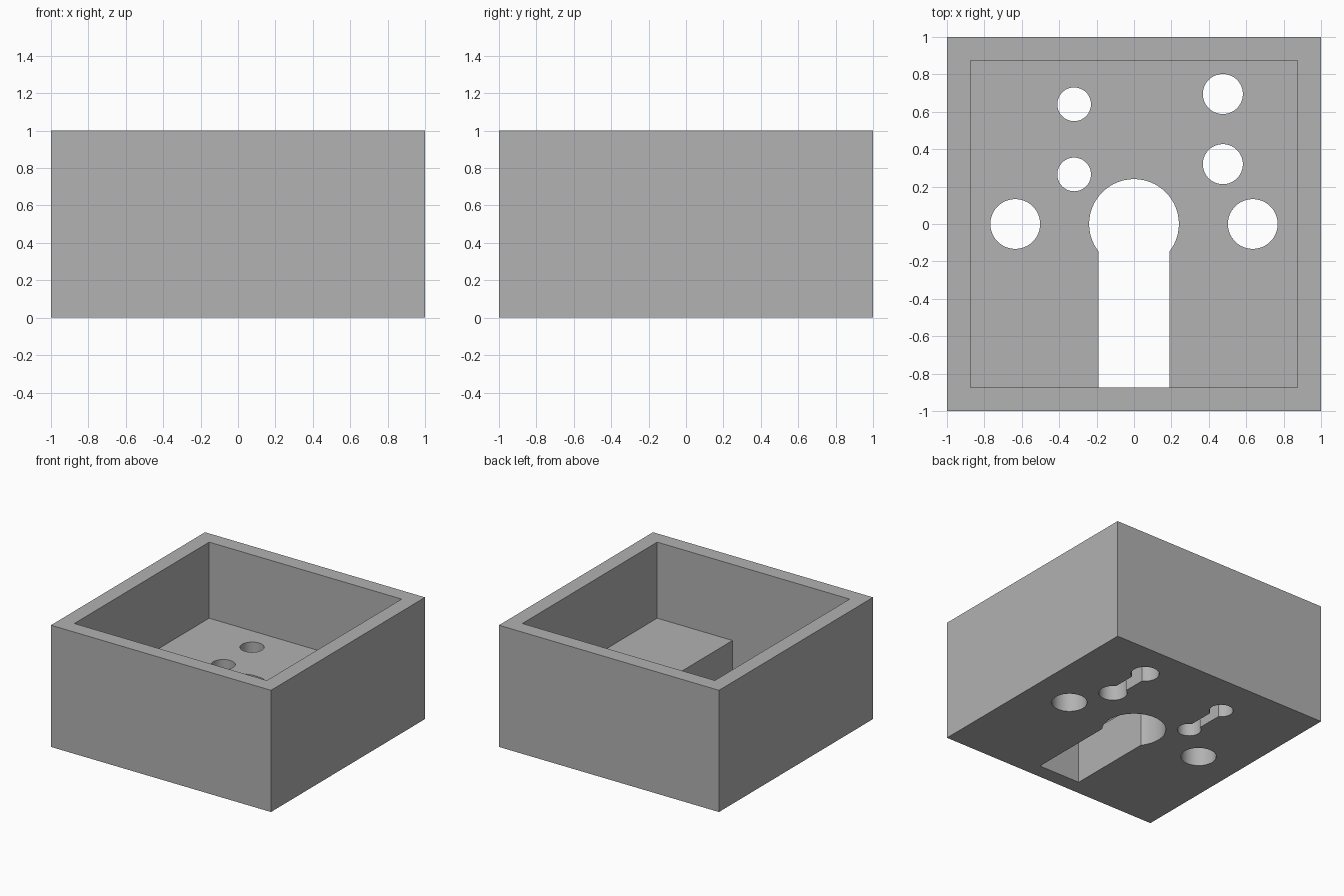
import bpy

cube = bpy.data.objects.get("Cube")
if cube:
    bpy.data.objects.remove(cube, do_unlink=True)

WALL = 0.125       # wall thickness
FLOOR = 0.375      # floor thickness
INNER = 1 - WALL   # half width of the cavity
SLOT_DEPTH = 0.19  # depth of the channels under the floor


def box(name, x0, x1, y0, y1, z0, z1):
    bpy.ops.mesh.primitive_cube_add(
        size=1, location=((x0 + x1) / 2, (y0 + y1) / 2, (z0 + z1) / 2))
    obj = bpy.context.object
    obj.name = name
    obj.scale = (x1 - x0, y1 - y0, z1 - z0)
    bpy.ops.object.transform_apply(location=True, rotation=True, scale=True)
    return obj


def hole(name, x, y, radius):
    bpy.ops.mesh.primitive_cylinder_add(
        vertices=64, radius=radius, depth=1, location=(x, y, 0.1))
    obj = bpy.context.object
    obj.name = name
    return obj


def cut(body, cutter):
    cutter.hide_render = True
    mod = body.modifiers.new(cutter.name, 'BOOLEAN')
    mod.operation = 'DIFFERENCE'
    mod.solver = 'EXACT'
    mod.object = cutter
    bpy.context.view_layer.objects.active = body
    bpy.ops.object.modifier_apply(modifier=mod.name)
    bpy.data.objects.remove(cutter, do_unlink=True)


# Open-topped box with a thick floor
body = box("mounting_box", -1, 1, -1, 1, 0, 1)
cut(body, box("cavity", -INNER, INNER, -INNER, INNER, FLOOR, 1.25))

# Large keyhole opening, running to the front wall
cut(body, hole("keyhole_round", 0, 0, 0.24))
cut(body, box("keyhole_slot", -0.19, 0.19, -INNER, 0, -0.25, 0.5))

# Round side holes
for side in (-1, 1):
    cut(body, hole("side_hole", side * 0.635, 0, 0.133))

# Pairs of holes joined by a shallow channel underneath
for x, ys, radius, half in ((-0.32, (0.265, 0.64), 0.09, 0.04),
                            (0.475, (0.32, 0.695), 0.107, 0.05)):
    cut(body, box("channel", x - half, x + half, *ys, -0.25, SLOT_DEPTH))
    for y in ys:
        cut(body, hole("paired_hole", x, y, radius))

# Plain grey finish
grey = bpy.data.materials.new("plain_grey")
grey.use_nodes = True
colour = (0.445, 0.445, 0.445, 1)
grey.diffuse_color = colour
grey.node_tree.nodes["Principled BSDF"].inputs["Base Color"].default_value = colour
body.data.materials.clear()
body.data.materials.append(grey)

bpy.ops.object.select_all(action='DESELECT')
body.select_set(True)
bpy.context.view_layer.objects.active = body
bpy.ops.object.shade_smooth_by_angle()
